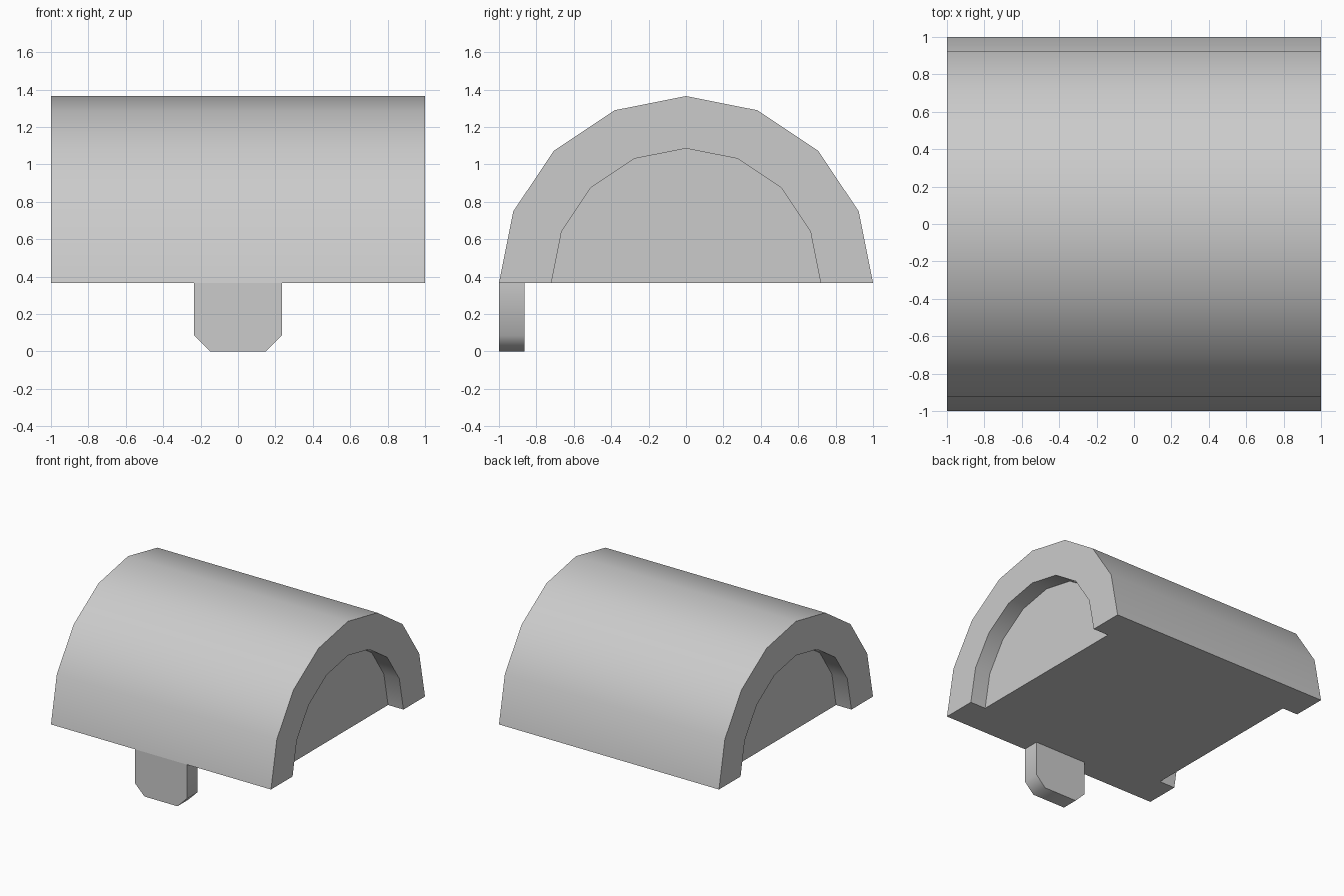
import bpy, bmesh, math

if "Cube" in bpy.data.objects:
    bpy.data.objects.remove(bpy.data.objects["Cube"])

BASE = 0.365      # underside height of the lid
INNER = 0.72      # radius of the end recesses
DEPTH = 0.14      # depth of the end recesses
STEPS = 8         # sides of the half round


def finish(name, bm):
    bmesh.ops.recalc_face_normals(bm, faces=bm.faces)
    mesh = bpy.data.meshes.new(name)
    bm.to_mesh(mesh)
    bm.free()
    obj = bpy.data.objects.new(name, mesh)
    bpy.context.collection.objects.link(obj)
    bpy.ops.object.select_all(action='DESELECT')
    obj.select_set(True)
    bpy.context.view_layer.objects.active = obj
    bpy.ops.object.shade_smooth_by_angle(angle=math.radians(50))
    return obj


def arc(bm, x, r):
    angles = [math.pi * i / STEPS for i in range(STEPS + 1)]
    return [bm.verts.new((x, -r * math.cos(a), BASE + r * math.sin(a))) for a in angles]


# Half-round lid: arcs lofted from one recessed end panel to the other
bm = bmesh.new()
sections = [(-1 + DEPTH, INNER), (-1, INNER), (-1, 1),
            (1, 1), (1, INNER), (1 - DEPTH, INNER)]
arcs = [arc(bm, x, r) for x, r in sections]
for a, b in zip(arcs, arcs[1:]):
    for i in range(STEPS):
        bm.faces.new((a[i], a[i + 1], b[i + 1], b[i]))
# Recessed end panels and flat underside
bm.faces.new(arcs[0])
bm.faces.new(arcs[-1])
bm.faces.new([a[0] for a in arcs] + [a[-1] for a in reversed(arcs)])
finish("chest_lid", bm)

# Front latch: chamfered plate extruded backwards
bm = bmesh.new()
half = [(0.15, 0), (0.235, 0.085), (0.235, BASE)]
outline = half + [(-x, z) for x, z in reversed(half)]
plate = bm.faces.new([bm.verts.new((x, -1, z)) for x, z in outline])
new = bmesh.ops.extrude_face_region(bm, geom=[plate])["geom"]
bmesh.ops.translate(bm, vec=(0, 0.137, 0),
                    verts=[g for g in new if isinstance(g, bmesh.types.BMVert)])
# Keep the front plate if the extrusion removed it
bm.verts.ensure_lookup_table()
edges = [e for e in bm.edges if e.is_boundary]
if edges:
    bmesh.ops.holes_fill(bm, edges=edges, sides=0)
finish("front_latch", bm)
